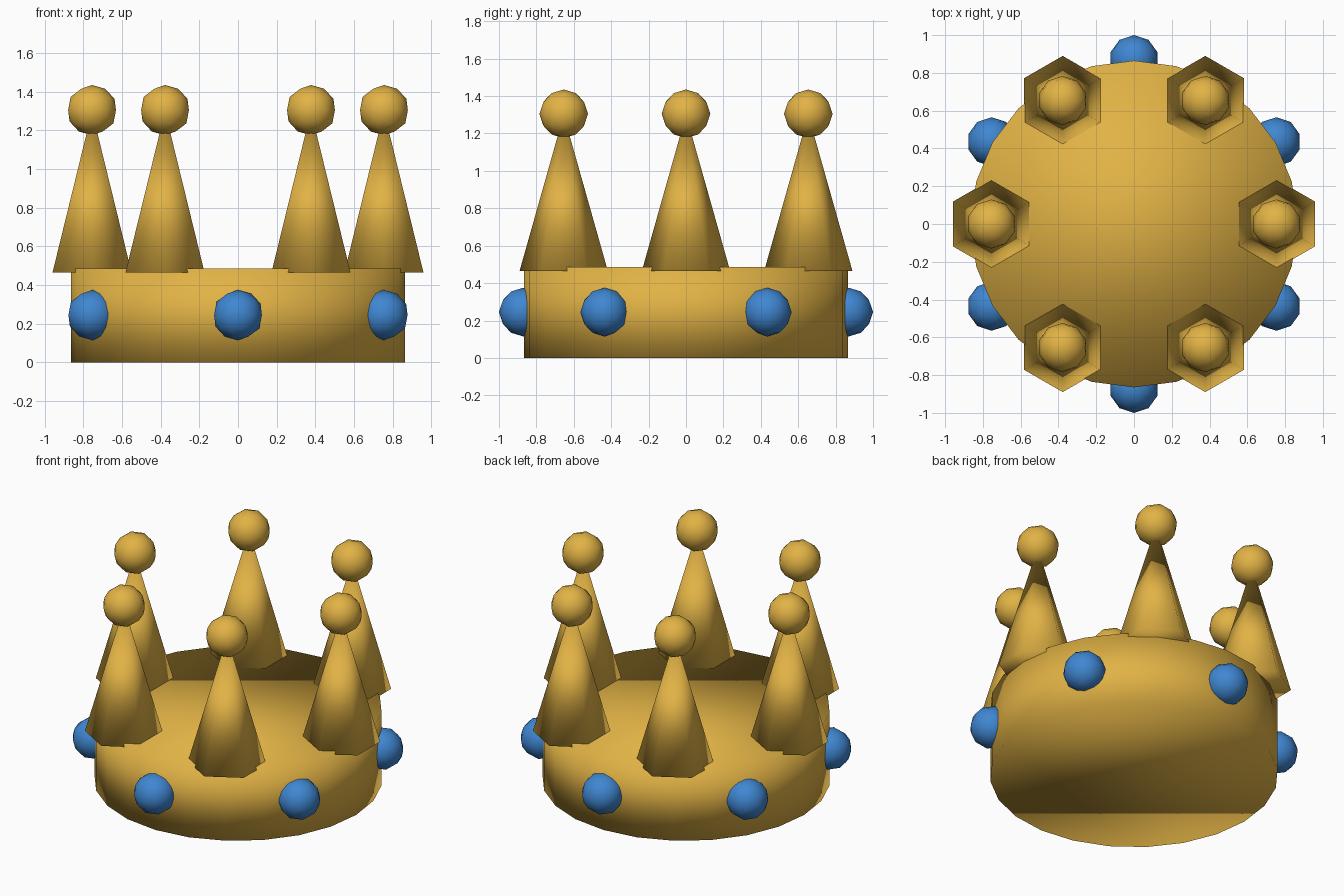
import bpy
from math import cos, sin, radians

cube = bpy.data.objects.get("Cube")
if cube:
    bpy.data.objects.remove(cube, do_unlink=True)


def make_material(name, color):
    mat = bpy.data.materials.new(name)
    mat.use_nodes = True
    mat.diffuse_color = color
    mat.node_tree.nodes["Principled BSDF"].inputs["Base Color"].default_value = color
    return mat


gold = make_material("gold", (0.76, 0.45, 0.06, 1))
blue = make_material("blue gem", (0.05, 0.24, 0.64, 1))


def finish(name, mat):
    obj = bpy.context.object
    obj.name = name
    obj.data.materials.append(mat)
    bpy.ops.object.shade_smooth()
    return obj


def ball(name, mat, location):
    bpy.ops.mesh.primitive_ico_sphere_add(subdivisions=2, radius=0.13, location=location)
    return finish(name, mat)


def on_circle(radius, angle, z):
    a = radians(angle)
    return (radius * cos(a), radius * sin(a), z)


# Solid band, softly shaded across its rims
band_height = 0.485
bpy.ops.mesh.primitive_cylinder_add(vertices=24, radius=0.865, depth=band_height,
                                    location=(0, 0, band_height / 2))
finish("crown_band", gold)

# Six six-sided spikes with balls, and gems between them
spike_bottom, spike_top = 0.465, 1.3
for i in range(6):
    angle = 60 * i
    middle = (spike_bottom + spike_top) / 2
    bpy.ops.mesh.primitive_cone_add(vertices=6, radius1=0.236, radius2=0,
                                    depth=spike_top - spike_bottom,
                                    location=on_circle(0.755, angle, middle))
    finish(f"spike_{i + 1}", gold)
    ball(f"spike_ball_{i + 1}", gold, on_circle(0.755, angle, 1.305))
    ball(f"gem_{i + 1}", blue, on_circle(0.87, angle + 30, 0.245))
